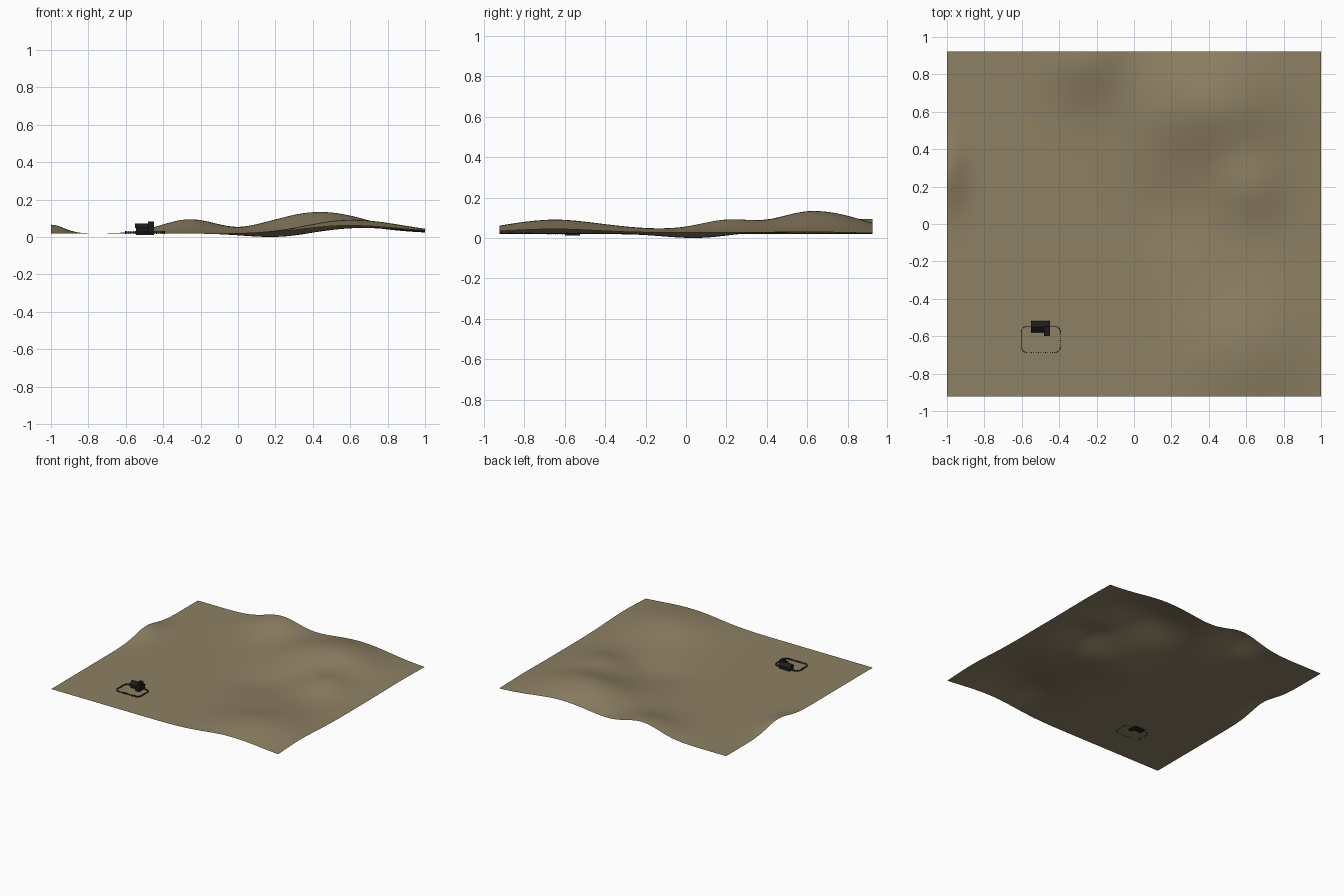
import bpy, bmesh, math

if "Cube" in bpy.data.objects:
    bpy.data.objects.remove(bpy.data.objects["Cube"])

def material(name, rgb):
    m = bpy.data.materials.new(name)
    m.diffuse_color = (*rgb, 1)
    m.use_nodes = True
    m.node_tree.nodes["Principled BSDF"].inputs["Base Color"].default_value = m.diffuse_color
    return m

EARTH = material("earth", (0.27, 0.215, 0.125))
DARK = material("dark_timber", (0.012, 0.012, 0.012))
BASE = 0.019

# Rolling hills: x, y, height, spread left, right, front, back
HILLS = [
    (-0.26, 0.90, 0.074, 0.15, 0.15, 0.17, 0.17),
    (0.42, 0.64, 0.109, 0.25, 0.25, 0.20, 0.24),
    (0.62, 0.20, 0.044, 0.13, 0.13, 0.13, 0.13),
    (0.57, -0.68, 0.060, 0.22, 0.30, 0.25, 0.20),
    (0.66, -0.05, 0.025, 0.20, 0.22, 0.50, 0.55),
    (0.74, -0.40, 0.010, 0.15, 0.15, 0.15, 0.15),
    (-1.00, 0.27, 0.047, 0.07, 0.07, 0.13, 0.13),
    (0.20, 0.05, -0.021, 0.17, 0.17, 0.16, 0.16),
]

def ground(x, y):
    z = BASE
    for cx, cy, h, sl, sr, sf, sb in HILLS:
        sx = sl if x < cx else sr
        sy = sf if y < cy else sb
        z += h * math.exp(-((x - cx) / sx) ** 2 / 2 - ((y - cy) / sy) ** 2 / 2)
    return max(z, 0)

def finish(name, bm, mat, smooth=False):
    bmesh.ops.recalc_face_normals(bm, faces=bm.faces)
    me = bpy.data.meshes.new(name)
    bm.to_mesh(me)
    bm.free()
    me.materials.append(mat)
    for p in me.polygons:
        p.use_smooth = smooth
    ob = bpy.data.objects.new(name, me)
    bpy.context.collection.objects.link(ob)
    return ob

def box(bm, x0, x1, y0, y1, z0, z1):
    vs = bmesh.ops.create_cube(bm, size=1)["verts"]
    for v in vs:
        v.co = (x0 + (v.co.x + .5) * (x1 - x0), y0 + (v.co.y + .5) * (y1 - y0),
                z0 + (v.co.z + .5) * (z1 - z0))

def gable(bm, x0, x1, y0, y1, z0, z1):
    # triangular roof prism with its ridge along x
    ym = (y0 + y1) / 2
    a = [bm.verts.new((x0, y, z)) for y, z in ((y0, z0), (y1, z0), (ym, z1))]
    b = [bm.verts.new((x1, v.co.y, v.co.z)) for v in a]
    bm.faces.new(a)
    bm.faces.new(b)
    for i in range(3):
        j = (i + 1) % 3
        bm.faces.new((a[i], a[j], b[j], b[i]))

# Terrain sheet
bm = bmesh.new()
bmesh.ops.create_grid(bm, x_segments=100, y_segments=92, size=1)
for v in bm.verts:
    x, y = v.co.x, v.co.y * 0.923
    v.co = (x, y, ground(x, y))
terrain = finish("terrain", bm, EARTH, True)
if terrain.data.polygons[0].normal.z < 0:
    terrain.data.flip_normals()

# Farmhouse body and roof
bm = bmesh.new()
box(bm, -0.545, -0.453, -0.575, -0.525, 0.012, 0.048)
finish("house_walls", bm, DARK)
bm = bmesh.new()
gable(bm, -0.55, -0.448, -0.581, -0.519, 0.047, 0.071)
finish("house_roof", bm, DARK)

# Side wing and chimney
bm = bmesh.new()
box(bm, -0.482, -0.45, -0.60, -0.56, 0.012, 0.055)
finish("house_wing", bm, DARK)
bm = bmesh.new()
box(bm, -0.48, -0.45, -0.575, -0.545, 0.04, 0.084)
finish("chimney", bm, DARK)

# Yard fence: rounded loop of posts joined by rails
def loop_points(cx, cy, hx, hy, r, step):
    path = []
    for k, (sx, sy) in enumerate(((1, 1), (-1, 1), (-1, -1), (1, -1))):
        for i in range(5):
            a = math.pi / 2 * (k + i / 4)
            path.append((cx + sx * (hx - r) + r * math.cos(a),
                         cy + sy * (hy - r) + r * math.sin(a)))
    out = []
    for i, (x, y) in enumerate(path):
        nx, ny = path[(i + 1) % len(path)]
        n = max(1, round(math.hypot(nx - x, ny - y) / step))
        out += [(x + (nx - x) * t / n, y + (ny - y) * t / n) for t in range(n)]
    return out

pts = loop_points(-0.498, -0.617, 0.105, 0.07, 0.03, 0.012)
bm = bmesh.new()
for x, y in pts:
    box(bm, x - .0018, x + .0018, y - .0018, y + .0018, BASE - .002, BASE + .012)
finish("fence_posts", bm, DARK)

for name, h in (("fence_rail_lower", 0.004), ("fence_rail_upper", 0.009)):
    cu = bpy.data.curves.new(name, "CURVE")
    cu.dimensions = "3D"
    cu.bevel_depth = 0.0011
    cu.bevel_resolution = 0
    sp = cu.splines.new("POLY")
    sp.points.add(len(pts) - 1)
    for p, (x, y) in zip(sp.points, pts):
        p.co = (x, y, BASE + h, 1)
    sp.use_cyclic_u = True
    cu.materials.append(DARK)
    bpy.context.collection.objects.link(bpy.data.objects.new(name, cu))
